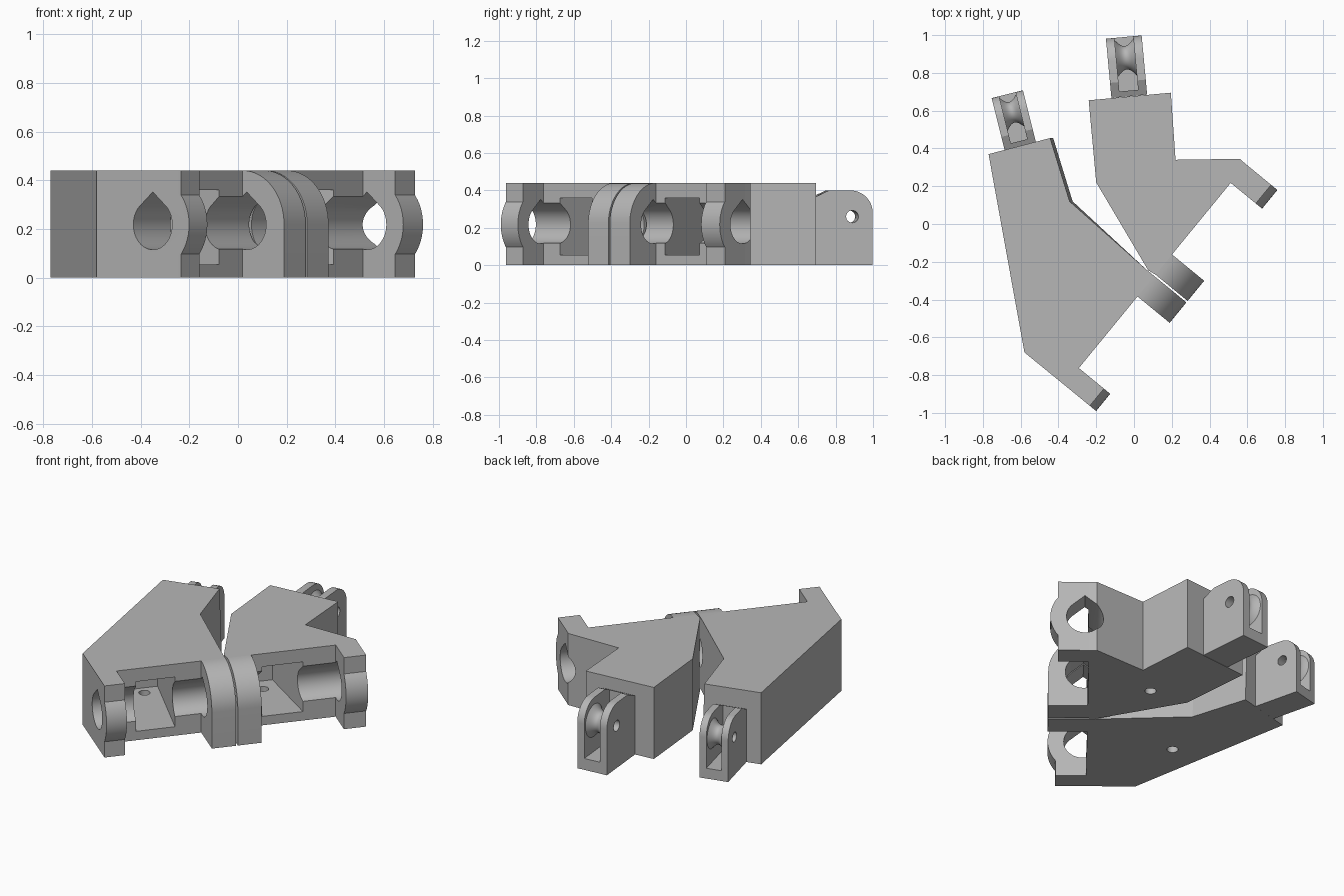
import bpy, bmesh
from math import sin, cos, pi, radians
from mathutils import Vector, Matrix

cube = bpy.data.objects.get("Cube")
if cube:
    bpy.data.objects.remove(cube, do_unlink=True)

grey = bpy.data.materials.new("plain_grey")
grey.use_nodes = True
tone = (0.47, 0.47, 0.47, 1)
grey.diffuse_color = tone
grey.node_tree.nodes["Principled BSDF"].inputs["Base Color"].default_value = tone

# Hinge frame: U runs along the hinge axis, V points out of the hinge face
U = Vector((0.634, 0.773, 0))
V = Vector((0.773, -0.634, 0))
H = 0.44          # body height
FACE = 0.258      # V position of the recessed hinge face
AXIS_V, AXIS_Z, BORE = 0.28, 0.218, 0.103


def at(u, v, z=0):
    return U * u + V * v + Vector((0, 0, z))


def prism(name, points, sweep):
    """Closed solid made by sweeping a planar outline."""
    bm = bmesh.new()
    face = bm.faces.new([bm.verts.new(p) for p in points])
    new = bmesh.ops.extrude_face_region(bm, geom=[face])["geom"]
    bmesh.ops.translate(bm, vec=sweep, verts=[g for g in new if isinstance(g, bmesh.types.BMVert)])
    bmesh.ops.recalc_face_normals(bm, faces=bm.faces)
    mesh = bpy.data.meshes.new(name)
    bm.to_mesh(mesh)
    bm.free()
    mesh.materials.append(grey)
    obj = bpy.data.objects.new(name, mesh)
    bpy.context.collection.objects.link(obj)
    return obj


def arc(cx, cy, r, a0, a1, n):
    angles = [radians(a0 + (a1 - a0) * i / n) for i in range(n + 1)]
    return [(cx + r * cos(a), cy + r * sin(a)) for a in angles]


def along_hinge(name, profile, u0, u1):
    return prism(name, [at(u0, v, z) for v, z in profile], U * (u1 - u0))


def across(name, profile, half):
    return prism(name, [(-half, y, z) for y, z in profile], Vector((2 * half, 0, 0)))


def combine(obj, other, operation):
    other.hide_render = True
    mod = obj.modifiers.new("combine", 'BOOLEAN')
    mod.operation, mod.solver, mod.object = operation, 'EXACT', other
    bpy.context.view_layer.update()
    graph = bpy.context.evaluated_depsgraph_get()
    mesh = bpy.data.meshes.new_from_object(obj.evaluated_get(graph))
    obj.modifiers.clear()
    obj.data = mesh
    bpy.data.objects.remove(other, do_unlink=True)


def smooth(obj):
    bpy.ops.object.select_all(action='DESELECT')
    obj.select_set(True)
    bpy.context.view_layer.objects.active = obj
    bpy.ops.object.shade_smooth_by_angle(angle=radians(25))


# Lug profiles in (V, z), and the teardrop bore
outer_lug = [(FACE, 0), (0.43, 0)] + arc(AXIS_V, AXIS_Z, 0.193, -39, 39, 12) + [(0.43, H), (FACE, H)]
hinge_lug = [(FACE, 0)] + [(0.478, 0)] + arc(FACE, H / 2, H / 2, 0, 90, 16)
teardrop = arc(AXIS_V, AXIS_Z, BORE, 135, 405, 36) + [(AXIS_V, 0.352)]


def body(name, outline, lean, outer, hinge, pocket, skew, depth, hole):
    obj = prism(name, [Vector((x, y, 0)) for x, y in outline], Vector((0, 0, H)))
    # Lean the top of the chosen corners inward
    for vert in obj.data.vertices:
        if vert.co.z > 0.1 and any((vert.co.xy - Vector(c)).length < 0.001 for c in lean):
            vert.co.x -= 0.016
    combine(obj, along_hinge("outer_lug", outer_lug, *outer), 'UNION')
    combine(obj, along_hinge("hinge_lug", hinge_lug, *hinge), 'UNION')
    ends = outer + hinge
    combine(obj, along_hinge("bore", teardrop, min(ends) - 0.05, max(ends) + 0.05), 'DIFFERENCE')
    # Deep pocket behind the recess, with a small hole through its floor
    back = FACE - depth
    a, b = pocket
    floor = [at(a, FACE + 0.03, 0.055), at(b, FACE + 0.03, 0.055),
             at(b + skew * depth, back, 0.055), at(a + skew * depth, back, 0.055)]
    combine(obj, prism("pocket", floor, Vector((0, 0, 0.305))), 'DIFFERENCE')
    centre = at(*hole)
    ring = [Vector((x, y, -0.05)) for x, y in arc(centre.x, centre.y, 0.032, 0, 345, 23)]
    combine(obj, prism("drain", ring, Vector((0, 0, 0.15))), 'DIFFERENCE')
    smooth(obj)


def clevis(side, base, angle, scale):
    pose = (Matrix.Translation((base[0], base[1], 0)) @ Matrix.Rotation(radians(angle), 4, 'Z')
            @ Matrix.Scale(scale, 4))
    profile = [(0, 0), (0.315, 0)] + arc(0.195, 0.28, 0.12, 0, 90, 12) + [(0.08, 0.4), (0, 0.362)]
    fork = across(side + "_clevis", profile, 0.095)
    combine(fork, across("slot", [(0.03, 0.07), (0.4, 0.07), (0.4, 0.5), (0.03, 0.5)], 0.05), 'DIFFERENCE')
    pin_ring = arc(0.205, 0.26, 0.033, 0, 345, 23)
    combine(fork, across("pin_hole", pin_ring, 0.2), 'DIFFERENCE')
    # Waisted pulley between the fork arms, hollow along its axle
    bm = bmesh.new()
    n = 10
    section = [(-0.05, 0.033)]
    section += [(-0.05 + 0.1 * i / n, 0.098 - 0.036 * sin(pi * i / n)) for i in range(n + 1)]
    section += [(0.05, 0.033)]
    verts = [bm.verts.new((x, r, 0)) for x, r in section]
    edges = [bm.edges.new((verts[i], verts[(i + 1) % len(verts)])) for i in range(len(verts))]
    bmesh.ops.spin(bm, geom=verts + edges, axis=(1, 0, 0), cent=(0, 0, 0), angle=2 * pi, steps=36)
    bmesh.ops.remove_doubles(bm, verts=bm.verts, dist=0.0001)
    bmesh.ops.translate(bm, vec=(0, 0.205, 0.26), verts=bm.verts)
    bmesh.ops.recalc_face_normals(bm, faces=bm.faces)
    mesh = bpy.data.meshes.new(side + "_pulley")
    bm.to_mesh(mesh)
    bm.free()
    mesh.materials.append(grey)
    pulley = bpy.data.objects.new(side + "_pulley", mesh)
    bpy.context.collection.objects.link(pulley)
    for obj in (fork, pulley):
        obj.data.transform(pose)
        smooth(obj)


# Right half (towards -x)
inner = [(-0.325, 0.12), (-0.428, 0.455)]
body("right_body",
     [(-0.77, 0.37), (-0.58, -0.68), at(-0.893, FACE).xy, at(-0.145, FACE).xy, (0.063, -0.239)] + inner,
     inner, (-0.893, -0.775), (-0.285, -0.145), (-0.664, -0.44), 0.1, 0.54, (-0.48, -0.22))
clevis("right", (-0.602, 0.412), 14, 0.9)

# Left half (towards +x)
body("left_body",
     [(-0.24, 0.655), (-0.2, 0.22), (0.075, -0.245), at(-0.135, FACE).xy, at(0.621, FACE).xy,
      (0.56, 0.345), (0.22, 0.34), (0.195, 0.695)],
     [], (0.493, 0.621), (-0.135, 0.003), (0.07, 0.307), -0.12, 0.45, (0.17, -0.09))
clevis("left", (-0.025, 0.676), 5.3, 1)
